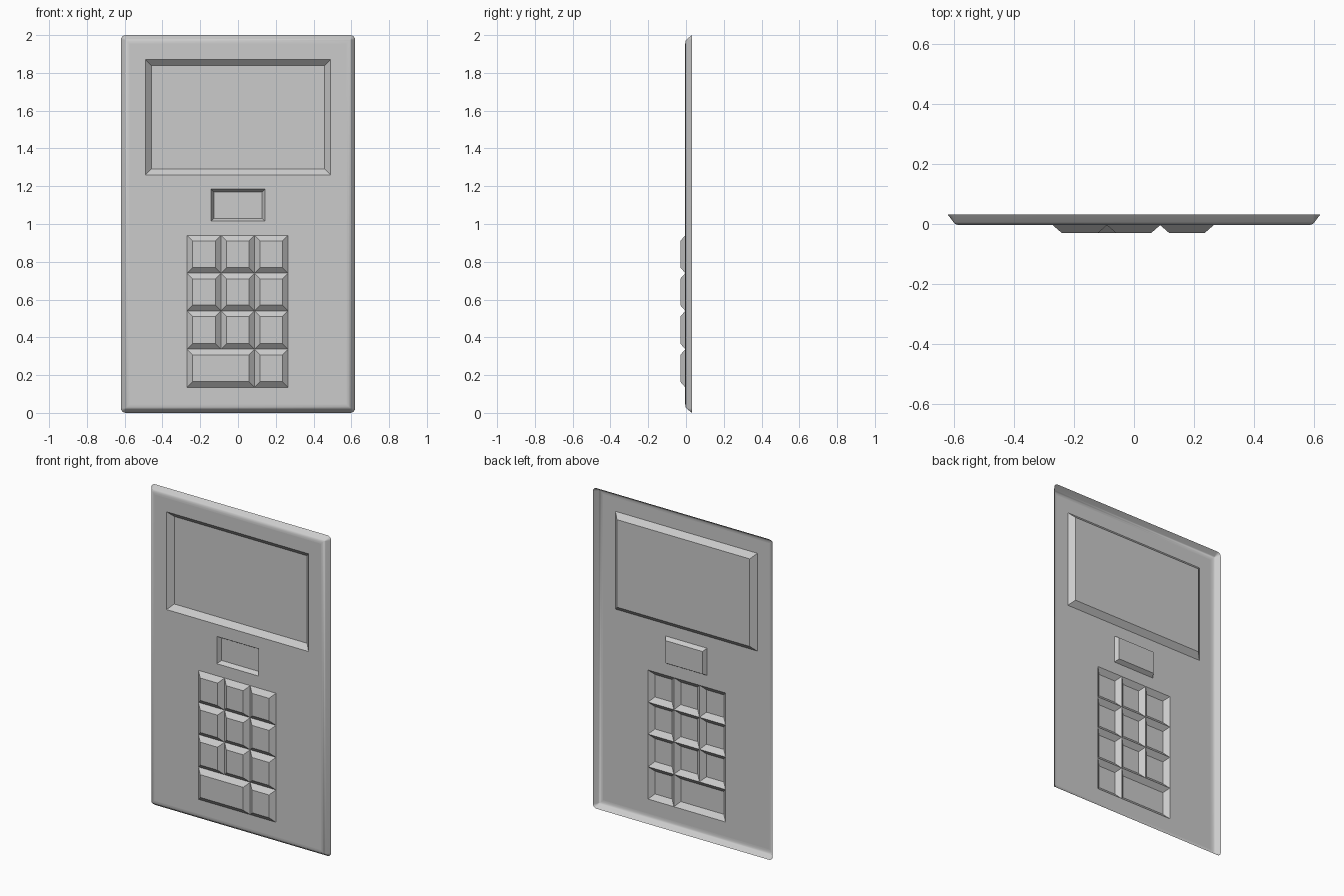
import bpy, bmesh, math

if "Cube" in bpy.data.objects:
    bpy.data.objects.remove(bpy.data.objects["Cube"])

FRONT = -0.004
HALF_W, MID_Z, HALF_H = 0.62, 1.0, 1.0
RIM = 0.045

bm = bmesh.new()

# Flat front sheet, cut into a grid along every feature border
xs = [-HALF_W + RIM, -0.49, -0.27, -0.143, -0.09, 0.087, 0.143, 0.265, 0.49, HALF_W - RIM]
zs = [RIM, 0.135, 0.337, 0.54, 0.74, 0.94, 1.015, 1.185, 1.26, 1.87, 2 - RIM]
grid = [[bm.verts.new((x, FRONT, z)) for x in xs] for z in zs]
for a, b in zip(grid, grid[1:]):
    for i in range(len(xs) - 1):
        bm.faces.new((a[i], a[i + 1], b[i + 1], b[i]))
bm.normal_update()


def region(x0, x1, z0, z1):
    """Merge the grid cells inside a rectangle into one face."""
    cells = []
    for f in bm.faces:
        c = f.calc_center_median()
        if x0 < c.x < x1 and z0 < c.z < z1:
            cells.append(f)
    if len(cells) == 1:
        return cells[0]
    return bmesh.ops.dissolve_faces(bm, faces=cells, use_verts=False)["region"][0]


def press(faces, inset, depth):
    bmesh.ops.inset_individual(bm, faces=faces, thickness=inset, depth=depth,
                               use_even_offset=True)


# Keys: three rows of three, then one double-width and one single key
kx = [-0.27, -0.09, 0.087, 0.265]
kz = [0.337, 0.54, 0.74, 0.94]
rects = [(kx[i], kx[i + 1], kz[j], kz[j + 1]) for j in range(3) for i in range(3)]
rects += [(kx[0], kx[2], 0.135, kz[0]), (kx[2], kx[3], 0.135, kz[0])]
screen = region(-0.49, 0.49, 1.26, 1.87)
slot = region(-0.143, 0.143, 1.015, 1.185)
keys = [region(*r) for r in rects]
bm.normal_update()
press(keys, 0.03, 0.026)

# Recessed screen and small slot
press([screen], 0.032, -0.03)
press([slot], 0.015, -0.025)


# Rounded rim, open at the back
def ring(d, y, radius=0.025, steps=5):
    r = max(radius - d, 0.0)
    pts = []
    for q, (sx, sz) in enumerate([(1, 1), (-1, 1), (-1, -1), (1, -1)]):
        for s in range(steps):
            t = (q + s / (steps - 1)) * math.pi / 2
            pts.append(bm.verts.new((sx * (HALF_W - d - r) + r * math.cos(t), y,
                                     MID_Z + sz * (HALF_H - d - r) + r * math.sin(t))))
    return pts


profile = [(0, 0.032), (0.02, 0.006), (0.026, 0.0), (0.034, -0.003), (RIM, FRONT)]
rings = [ring(d, y) for d, y in profile]
for a, b in zip(rings, rings[1:]):
    for i in range(len(a)):
        j = (i + 1) % len(a)
        bm.faces.new((a[i], b[i], b[j], a[j]))
bmesh.ops.remove_doubles(bm, verts=bm.verts[:], dist=0.0002)
bm.normal_update()

# Make rim normals face the front like the sheet
flip = [f for f in bm.faces if f.normal.y > 0]
bmesh.ops.reverse_faces(bm, faces=flip)

me = bpy.data.meshes.new("keypad_panel")
bm.to_mesh(me)
bm.free()
panel = bpy.data.objects.new("keypad_panel", me)
bpy.context.collection.objects.link(panel)
bpy.context.view_layer.objects.active = panel
panel.select_set(True)
bpy.ops.object.shade_smooth_by_angle(angle=math.radians(30))
